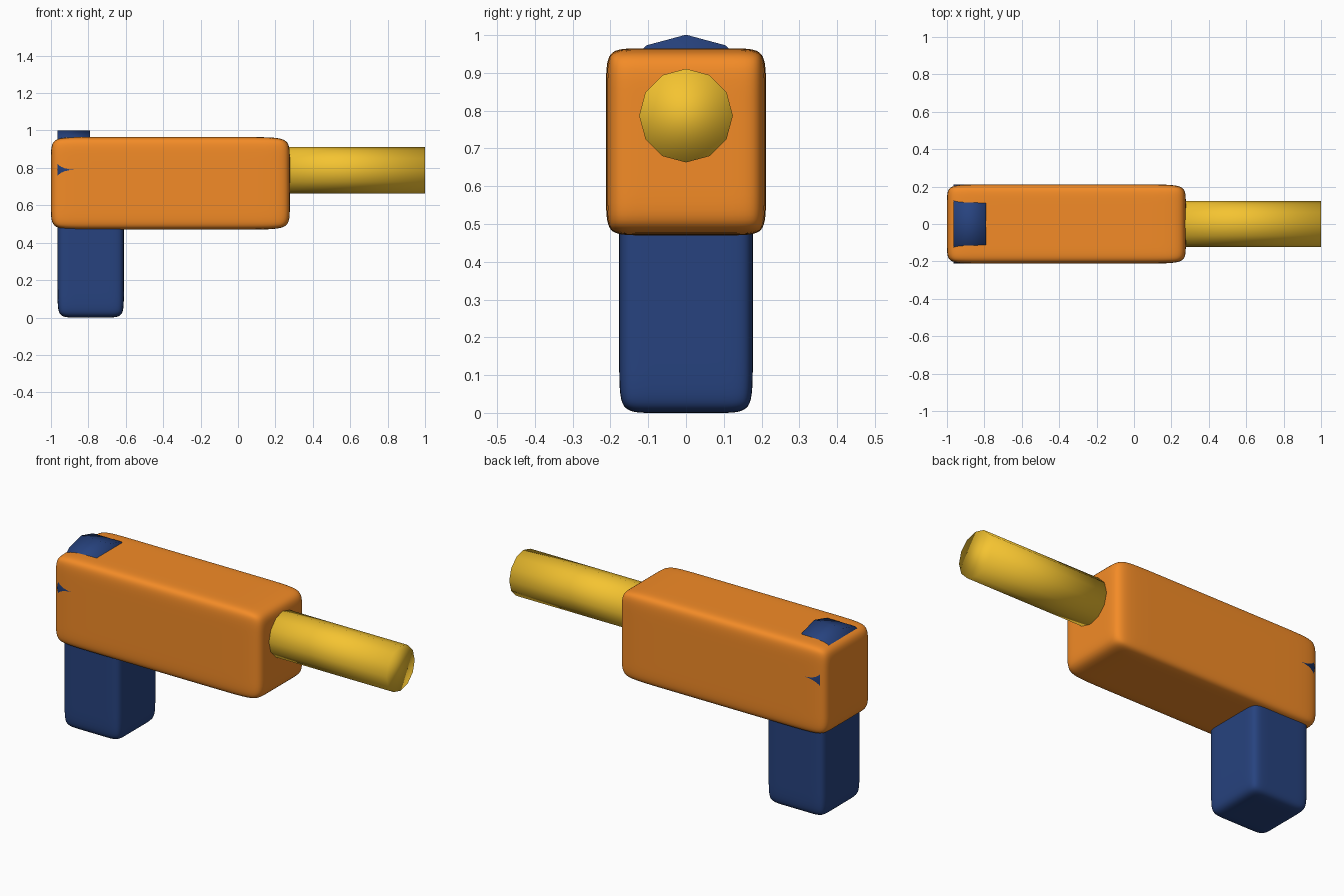
import bpy, bmesh, math
from mathutils import Matrix, Vector

if "Cube" in bpy.data.objects:
    bpy.data.objects.remove(bpy.data.objects["Cube"])


def material(name, color):
    m = bpy.data.materials.new(name)
    m.diffuse_color = (*color, 1)
    m.use_nodes = True
    m.node_tree.nodes["Principled BSDF"].inputs["Base Color"].default_value = m.diffuse_color
    return m


orange = material("orange", (0.90, 0.26, 0.02))
blue = material("blue", (0.02, 0.055, 0.21))
yellow = material("yellow", (0.91, 0.55, 0.03))


def finish(name, bm, mat):
    bmesh.ops.recalc_face_normals(bm, faces=bm.faces)
    for f in bm.faces:
        f.smooth = True
    me = bpy.data.meshes.new(name)
    bm.to_mesh(me)
    bm.free()
    ob = bpy.data.objects.new(name, me)
    bpy.context.collection.objects.link(ob)
    me.materials.append(mat)
    return ob


def soft_box(name, lo, hi, loops, mat):
    """Box with support loops (axis -> cut positions), softened by subdivision."""
    lo, hi = Vector(lo), Vector(hi)
    bm = bmesh.new()
    size = Matrix.Diagonal((*(hi - lo), 1))
    bmesh.ops.create_cube(bm, size=1, matrix=Matrix.Translation((lo + hi) / 2) @ size)
    for axis, cuts in enumerate(loops):
        normal = Vector([float(i == axis) for i in range(3)])
        for c in cuts:
            bmesh.ops.bisect_plane(bm, geom=bm.verts[:] + bm.edges[:] + bm.faces[:],
                                   plane_co=normal * c, plane_no=normal)
    ob = finish(name, bm, mat)
    sub = ob.modifiers.new("soften", 'SUBSURF')
    sub.levels = sub.render_levels = 3
    return ob


def rod(name, x0, x1, z, radius, mat):
    """Twelve-sided cylinder along x with a vertex on top."""
    bm = bmesh.new()
    bmesh.ops.create_cone(bm, cap_ends=True, segments=12, radius1=radius, radius2=radius,
                          depth=x1 - x0,
                          matrix=Matrix.Translation(((x0 + x1) / 2, 0, z))
                          @ Matrix.Rotation(math.pi / 2, 4, 'Y'))
    return finish(name, bm, mat)


# Main housing
soft_box("body", (-1.0, -0.212, 0.47), (0.277, 0.212, 0.965),
         [(-0.84, 0.09), (-0.135, 0.135), (0.565, 0.87)], orange)

# Handle, its top hidden inside the housing
soft_box("grip", (-0.965, -0.177, 0.0), (-0.61, 0.177, 0.75),
         [(-0.88, -0.695), (-0.10, 0.10), (0.11, 0.64)], blue)

# Rear collar poking through the housing
rod("rear_collar", -0.965, -0.79, 0.79, 0.211, blue)

# Barrel
rod("barrel", 0.15, 1.0, 0.787, 0.124, yellow)
